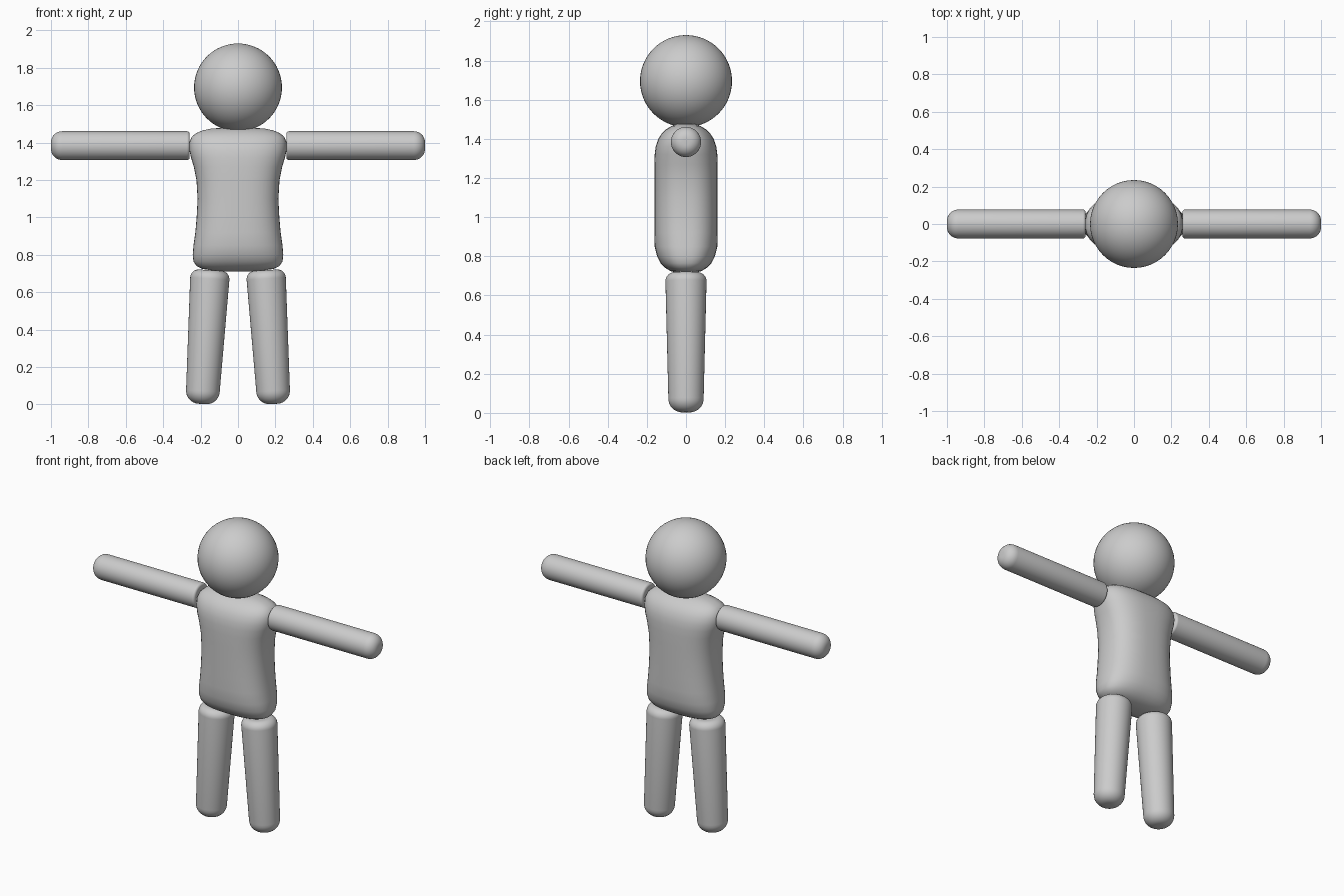
import bpy
import bmesh
from math import cos, sin, pi, copysign
from mathutils import Vector

cube = bpy.data.objects.get("Cube")
if cube:
    bpy.data.objects.remove(cube)

grey = bpy.data.materials.new("light grey")
grey.use_nodes = True
grey.diffuse_color = (0.6, 0.6, 0.6, 1)
grey.node_tree.nodes["Principled BSDF"].inputs["Base Color"].default_value = grey.diffuse_color


def loft(name, rings, segments=40, power=2.0):
    """Join (height, half width, half depth) rings into a capped smooth body."""
    bm = bmesh.new()
    loops = []
    for z, w, d in rings:
        loop = []
        for i in range(segments):
            c, s = cos(2 * pi * i / segments), sin(2 * pi * i / segments)
            x = w * copysign(abs(c) ** (2 / power), c)
            y = d * copysign(abs(s) ** (2 / power), s)
            loop.append(bm.verts.new((x, y, z)))
        loops.append(loop)
    for low, high in zip(loops, loops[1:]):
        for i in range(segments):
            j = (i + 1) % segments
            bm.faces.new((low[i], low[j], high[j], high[i]))
    bm.faces.new(loops[0][::-1])
    bm.faces.new(loops[-1])
    for face in bm.faces:
        face.smooth = True
    mesh = bpy.data.meshes.new(name)
    bm.to_mesh(mesh)
    bm.free()
    mesh.materials.append(grey)
    obj = bpy.data.objects.new(name, mesh)
    bpy.context.collection.objects.link(obj)
    return obj


def limb(name, start, end, r_start, r_end, round_start, round_end, steps=8):
    """Tapered rod with rounded rims, running from start to end."""
    start, end = Vector(start), Vector(end)
    length = (end - start).length
    rings = []
    for i in range(steps + 1):
        a = pi / 2 * i / steps
        r = r_start - round_start * (1 - sin(a))
        rings.append((round_start * (1 - cos(a)), r, r))
    for i in range(steps + 1):
        a = pi / 2 * i / steps
        r = r_end - round_end * (1 - cos(a))
        rings.append((length - round_end * (1 - sin(a)), r, r))
    obj = loft(name, rings)
    obj.location = start
    obj.rotation_euler = (end - start).to_track_quat("Z", "Y").to_euler()
    return obj


# Head
bpy.ops.mesh.primitive_uv_sphere_add(segments=48, ring_count=32, radius=0.235, location=(0, 0, 1.695))
head = bpy.context.object
head.name = "head"
head.data.materials.append(grey)
bpy.ops.object.shade_smooth()

# Torso: broad shoulders, narrow waist, rounded hem
loft("torso", [
    (0.712, 0.08, 0.03), (0.717, 0.14, 0.055), (0.725, 0.19, 0.08),
    (0.74, 0.222, 0.105), (0.765, 0.238, 0.13), (0.8, 0.242, 0.148),
    (0.85, 0.238, 0.16), (0.92, 0.228, 0.162), (1.0, 0.221, 0.162),
    (1.1, 0.216, 0.162), (1.2, 0.222, 0.162), (1.27, 0.236, 0.162),
    (1.32, 0.251, 0.16), (1.36, 0.26, 0.155), (1.4, 0.26, 0.142),
    (1.43, 0.248, 0.122), (1.45, 0.225, 0.1), (1.465, 0.19, 0.075),
    (1.475, 0.145, 0.05), (1.479, 0.09, 0.03),
], 48, 2.5)

# Arms and legs
for side, s in (("left", 1), ("right", -1)):
    limb(side + "_arm", (s * 0.258, 0, 1.384), (s * 1.0, 0, 1.384), 0.077, 0.077, 0.015, 0.06)
    limb(side + "_leg", (s * 0.148, 0, 0.718), (s * 0.192, 0, 0.003), 0.105, 0.09, 0.045, 0.07)
